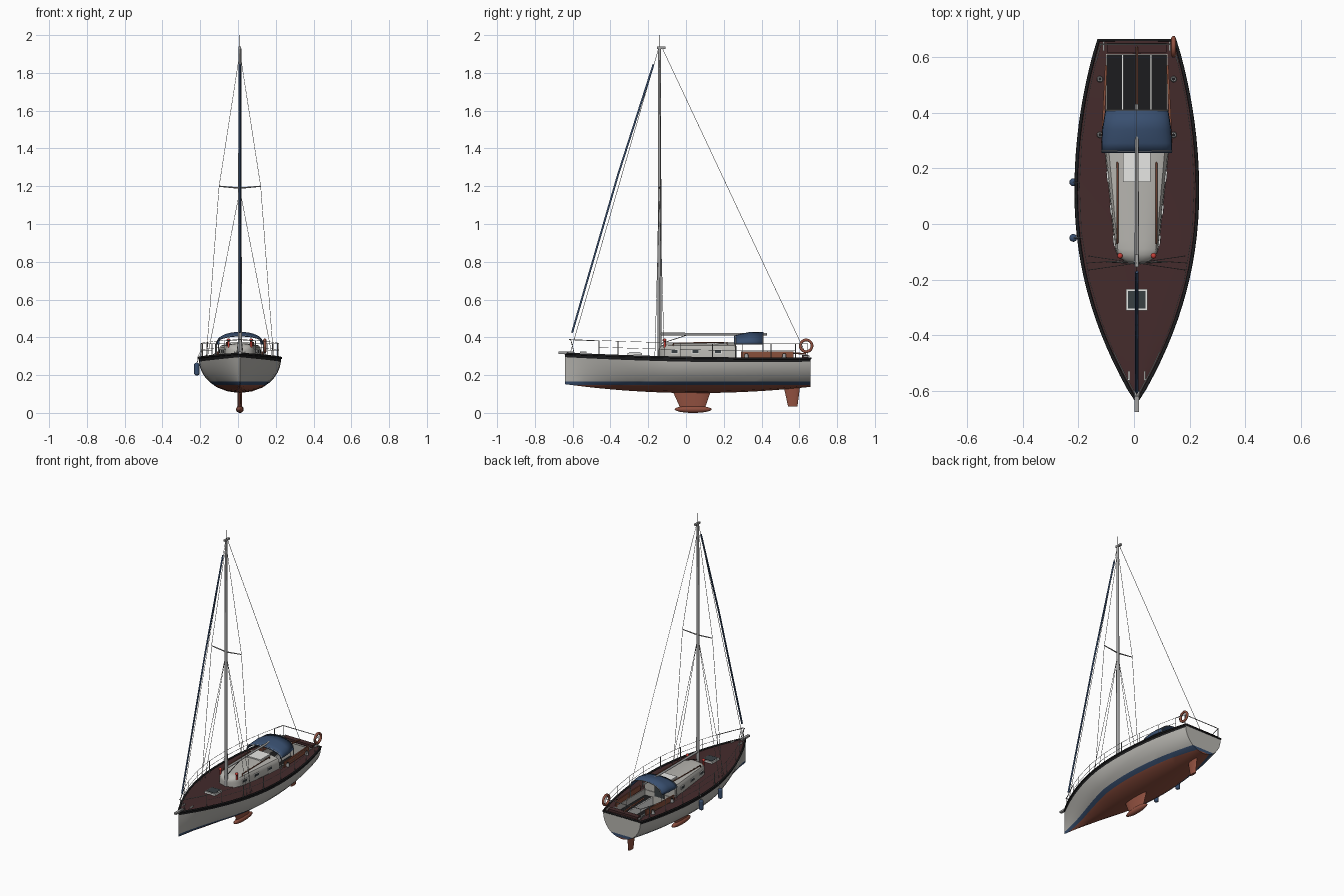
import bpy, bmesh, math
from mathutils import Vector, Matrix

cube = bpy.data.objects.get("Cube")
if cube:
    bpy.data.objects.remove(cube)

CENTRE_X = 0.01
parts = []


def material(name, r, g, b):
    m = bpy.data.materials.new(name)
    m.use_nodes = True
    m.diffuse_color = (r, g, b, 1)
    m.node_tree.nodes["Principled BSDF"].inputs["Base Color"].default_value = (r, g, b, 1)
    return m


GREY = material("hull grey", 0.47, 0.46, 0.43)
DECK = material("deck maroon", 0.058, 0.024, 0.025)
RED = material("bottom red", 0.28, 0.08, 0.05)
NAVY = material("canvas blue", 0.04, 0.078, 0.16)
TEAK = material("teak brown", 0.25, 0.08, 0.045)
BLACK = material("black", 0.012, 0.012, 0.013)
METAL = material("metal", 0.36, 0.36, 0.36)
WHITE = material("white", 0.8, 0.8, 0.78)
GLASS = material("dark glass", 0.04, 0.05, 0.055)
SIGNAL = material("bright red", 0.55, 0.05, 0.04)


def finish(name, bm, *mats):
    me = bpy.data.meshes.new(name)
    bm.to_mesh(me)
    bm.free()
    return add(name, me, *mats)


def add(name, data, *mats):
    ob = bpy.data.objects.new(name, data)
    bpy.context.collection.objects.link(ob)
    for m in mats:
        data.materials.append(m)
    ob.location.x = CENTRE_X
    parts.append(ob)
    return ob


def loft(rings, closed=False, cap=False):
    bm = bmesh.new()
    rows = [[bm.verts.new(p) for p in ring] for ring in rings]
    n = len(rows[0])
    for a, b in zip(rows, rows[1:]):
        for j in range(n if closed else n - 1):
            k = (j + 1) % n
            bm.faces.new((a[j], a[k], b[k], b[j]))
    if cap:
        bm.faces.new(rows[-1])
    if closed:
        bm.faces.new(rows[0])
        bmesh.ops.recalc_face_normals(bm, faces=bm.faces[:])
    return bm


def box(name, centre, size, mat, turn=0):
    bm = bmesh.new()
    m = Matrix.Translation(centre) @ Matrix.Rotation(turn, 4, "Z") @ Matrix.Diagonal((*size, 1))
    bmesh.ops.create_cube(bm, size=1, matrix=m)
    return finish(name, bm, mat)


def rod(name, p, q, r1, r2, mat, sides=12):
    p, q = Vector(p), Vector(q)
    m = Matrix.Translation((p + q) / 2) @ (q - p).to_track_quat("Z", "Y").to_matrix().to_4x4()
    bm = bmesh.new()
    bmesh.ops.create_cone(bm, cap_ends=True, segments=sides, radius1=r1, radius2=r2,
                          depth=(q - p).length, matrix=m)
    return finish(name, bm, mat)


def ball(name, centre, radii, mat):
    bm = bmesh.new()
    m = Matrix.Translation(centre) @ Matrix.Diagonal((*radii, 1))
    bmesh.ops.create_uvsphere(bm, u_segments=20, v_segments=12, radius=1, matrix=m)
    return finish(name, bm, mat)


def tube(name, points, r, mat, cyclic=False):
    cu = bpy.data.curves.new(name, "CURVE")
    cu.dimensions = "3D"
    cu.bevel_depth, cu.bevel_resolution, cu.use_fill_caps = r, 1, True
    sp = cu.splines.new("POLY")
    sp.points.add(len(points) - 1)
    for pt, co in zip(sp.points, points):
        pt.co = (*co, 1)
    sp.use_cyclic_u = cyclic
    return add(name, cu, mat)


# Hull lines: half breadth, sheer height and keel height along the length
def beam(y):
    if y < 0.12:
        return 0.218 * (1 - min(1, (0.12 - y) / 0.76) ** 2.1)
    return 0.218 * (1 - 0.37 * ((y - 0.12) / 0.54) ** 2)


def sheer(y):
    return 0.286 + 0.025 * max(0, (0.3 - y) / 0.94) ** 1.7


def keel_line(y):
    u = y - 0.05
    return 0.105 + (0.047 * (u / 0.69) ** 2 if u < 0 else 0.033 * (u / 0.61) ** 2)


stations = [round(-0.64 + 0.05 * i, 2) for i in range(27)]
SECTION = [(1, 1), (0.995, 0.9), (0.97, 0.75), (0.92, 0.6), (0.84, 0.45),
           (0.72, 0.3), (0.55, 0.16), (0.3, 0.05), (0, 0)]


def hull_ring(y):
    b, top, low = beam(y), sheer(y), keel_line(y)
    w = min(1, max(0, (-y - 0.1) / 0.5))
    half = [(b * ((1 - w) * fx + w * fz ** 0.6), y, low + (top - low) * fz) for fx, fz in SECTION]
    return half + [(-x, y, z) for x, y, z in reversed(half[:-1])]


# Hull with bottom paint, boot stripe and dark sheer band
bm = loft([hull_ring(y) for y in stations], cap=True)
bmesh.ops.remove_doubles(bm, verts=bm.verts[:], dist=0.0002)
for z in (0.148, 0.167):
    bmesh.ops.bisect_plane(bm, geom=bm.verts[:] + bm.edges[:] + bm.faces[:],
                           plane_co=(0, 0, z), plane_no=(0, 0, 1))
for f in bm.faces:
    c = f.calc_center_median()
    f.material_index = 1 if c.z < 0.148 else 2 if c.z < 0.167 else 0
    if c.z > sheer(c.y) - 0.0125 and c.y < 0.655:
        f.material_index = 3
finish("hull", bm, GREY, RED, NAVY, BLACK)


# Cambered deck with the cockpit opening
def deck_ring(y):
    b = beam(y)
    m = min(0.11, 0.75 * b)
    return [(x, y, sheer(y) + 0.008 * (1 - (x / b) ** 2 if b > 0.001 else 0))
            for x in (-b, -m, 0, m, b)]


bm = loft([deck_ring(y) for y in stations])
well = [f for f in bm.faces if abs(f.calc_center_median().x) < 0.11
        and 0.26 < f.calc_center_median().y < 0.61]
bmesh.ops.delete(bm, geom=well, context="FACES")
finish("deck", bm, DECK)
edge = [(beam(y), y, sheer(y) + 0.003) for y in stations]
tube("toe_rail", edge[::-1] + [(-x, y, z) for x, y, z in edge[1:]], 0.006, BLACK, True)

# Cockpit well
box("cockpit_floor", (0, 0.435, 0.2), (0.2, 0.35, 0.006), BLACK)
for y in (0.262, 0.608):
    box("cockpit_end", (0, y, 0.243), (0.216, 0.004, 0.09), GREY)
for s in (-1, 1):
    box("cockpit_side", (s * 0.109, 0.435, 0.243), (0.004, 0.35, 0.1), GREY)
    box("cockpit_seat", (s * 0.08, 0.435, 0.25), (0.056, 0.345, 0.006), BLACK)
    box("seat_front", (s * 0.05, 0.435, 0.228), (0.006, 0.345, 0.056), WHITE)
    box("coaming", (s * 0.117, 0.43, 0.305), (0.008, 0.28, 0.04), TEAK, s * 0.05)
box("stern_bench", (0, 0.632, 0.3), (0.215, 0.034, 0.014), DECK)
tube("tiller", [(0, 0.635, 0.312), (0, 0.55, 0.318), (0, 0.43, 0.322)], 0.005, TEAK)


# Cabin trunk with rounded nose
def cabin_half(y):
    c = 0.078 + 0.037 * (y + 0.1) / 0.36
    u = max(0, (-0.08 - y) / 0.065)
    return c * max(0.02, 1 - u ** 2.5) ** 0.5


ROOF = [(1, 0), (0.97, 0.6), (0.94, 0.78), (0.87, 0.9), (0.7, 0.97), (0.35, 1.02), (0, 1.04)]
rings = []
for y in [-0.145, -0.142, -0.135, -0.125, -0.11, -0.09, -0.06, 0, 0.08, 0.17, 0.26]:
    h = 0.085 * (1 - 0.35 * max(0, (-0.1 - y) / 0.045) ** 2)
    left = [(-cabin_half(y) * fx, y, 0.28 + h * fz) for fx, fz in ROOF]
    rings.append(left + [(-x, yy, z) for x, yy, z in reversed(left[:-1])])
bm = loft(rings, cap=True)
bm.faces.new([v for v in bm.verts if v.co.y < -0.1445])
finish("cabin", bm, GREY)
box("companionway", (0, 0.266, 0.31), (0.07, 0.004, 0.09), GLASS)
box("sliding_hatch", (0, 0.203, 0.369), (0.1, 0.106, 0.012), WHITE)
for s in (-1, 1):
    for y in (-0.06, 0.05, 0.17):
        x = s * (0.976 * cabin_half(y) + 0.001)
        box("window_frame", (x, y, 0.325), (0.005, 0.04, 0.02), WHITE, -s * 0.1)
        box("window", (x + s * 0.001, y, 0.325), (0.006, 0.033, 0.014), GLASS, -s * 0.1)
    tube("handrail", [(s * 0.07, -0.07, 0.355), (s * 0.07, -0.065, 0.37),
                      (s * 0.07, 0.215, 0.374), (s * 0.07, 0.22, 0.36)], 0.0035, TEAK)
    rod("vent", (s * 0.06, -0.112, 0.345), (s * 0.06, -0.112, 0.385), 0.006, 0.006, SIGNAL)
    ball("vent_cowl", (s * 0.06, -0.114, 0.385), (0.01, 0.01, 0.009), SIGNAL)


# Sprayhood on hoops
def arch(y, w, h, base=0.362):
    return [(-w * math.cos(a), y, base + h * math.sin(a) ** 0.8)
            for a in [math.pi * i / 16 for i in range(17)]]


hood = finish("sprayhood", loft([arch(0.255, 0.126, 0.046), arch(0.29, 0.127, 0.056),
                                 arch(0.34, 0.124, 0.067), arch(0.41, 0.113, 0.066)]), NAVY)
mod = hood.modifiers.new("cloth", "SOLIDIFY")
mod.thickness = 0.004
for y, w, h in ((0.262, 0.126, 0.046), (0.408, 0.113, 0.064)):
    tube("hood_hoop", [(-w, y, 0.29)] + arch(y, w, h) + [(w, y, 0.29)], 0.0025, METAL)

# Foredeck hatch, bow roller, cleats and winches
box("deck_hatch_frame", (0, -0.272, 0.312), (0.076, 0.076, 0.012), WHITE)
box("deck_hatch_glass", (0, -0.272, 0.315), (0.062, 0.062, 0.012), GLASS)
box("bow_roller", (0, -0.635, 0.318), (0.016, 0.08, 0.012), METAL)
for s in (-1, 1):
    box("bow_cleat", (s * 0.028, -0.545, 0.32), (0.006, 0.034, 0.008), WHITE)
    box("stern_cleat", (s * 0.118, 0.638, 0.3), (0.006, 0.034, 0.01), WHITE)
    for y in (0.32, 0.52):
        rod("winch", (s * 0.132, y, 0.285), (s * 0.132, y, 0.312), 0.012, 0.009, METAL)
        rod("winch_cap", (s * 0.132, y, 0.312), (s * 0.132, y, 0.315), 0.006, 0.006, BLACK)


# Keel, bulb and rudder
def fin(name, top, bottom, thick):
    rings = []
    for z, y0, y1 in (top, bottom):
        pts = [(math.pi * 2 * i / 12) for i in range(12)]
        rings.append([(thick * math.sin(a), (y0 + y1) / 2 + (y1 - y0) / 2 * math.cos(a), z) for a in pts])
    finish(name, loft(rings, closed=True, cap=True), RED)


fin("keel", (0.125, -0.075, 0.135), (0.025, -0.03, 0.1), 0.012)
fin("rudder", (0.15, 0.515, 0.605), (0.035, 0.54, 0.59), 0.008)
ball("keel_bulb", (0, 0.038, 0.019), (0.02, 0.098, 0.019), RED)

# Mast, boom and spreaders
MAST = -0.14
rod("mast", (0, MAST, 0.285), (0, MAST, 1.93), 0.011, 0.0075, METAL, 16)
box("masthead", (0, -0.132, 1.933), (0.014, 0.045, 0.012), METAL)
rod("antenna", (0, MAST, 1.935), (0, MAST, 2.0), 0.0015, 0.0015, BLACK, 6)
rod("boom", (0, MAST, 0.417), (0, 0.43, 0.417), 0.0075, 0.0065, METAL)
tube("boom_vang", [(0, MAST, 0.365), (0, 0.01, 0.413)], 0.002, BLACK)

# Standing rigging
for s in (-1, 1):
    tip = (s * 0.11, MAST + 0.005, 1.2)
    rod("spreader", (0, MAST, 1.19), tip, 0.004, 0.003, METAL, 8)
    tube("cap_shroud", [(0, MAST, 1.91), tip, (s * 0.178, MAST, 0.295)], 0.0013, METAL)
    for y in (-0.165, -0.115):
        tube("lower_shroud", [(0, MAST, 1.18), (s * 0.172, y, 0.295)], 0.0013, METAL)
tube("forestay", [(0, -0.615, 0.31), (0, -0.145, 1.93)], 0.0015, METAL)
tube("furled_sail", [(0, -0.603, 0.425), (0, -0.36, 1.26), (0, -0.172, 1.845)], 0.0058, NAVY)
tube("backstay", [(0, -0.125, 1.93), (0, 0.645, 0.29)], 0.0014, METAL)

# Bow rail, stern rail, stanchions and lifelines
posts = [-0.46, -0.36, -0.2, -0.03, 0.14, 0.3, 0.45, 0.58]


def rail_point(y, up, side):
    return (side * max(0.008, beam(y) - 0.012), y, sheer(y) + up)


for s in (-1, 1):
    for y in posts:
        rod("stanchion", rail_point(y, 0, s), rail_point(y, 0.08, s), 0.002, 0.002, METAL, 6)
    for up in (0.08, 0.045):
        tube("lifeline", [rail_point(y, up, s) for y in posts], 0.0011, METAL)
    rod("bow_rail_post", rail_point(-0.59, 0, s), rail_point(-0.61, 0.077, s), 0.002, 0.002, METAL, 6)
    rod("stern_rail_post", rail_point(0.645, 0, s), rail_point(0.645, 0.08, s), 0.002, 0.002, METAL, 6)
bow = [rail_point(y, 0.078, 1) for y in (-0.46, -0.51, -0.56, -0.6, -0.618)]
stern = [rail_point(y, 0.08, 1) for y in (0.58, 0.62, 0.645)]
for name, line in (("bow_rail", bow), ("stern_rail", stern)):
    tube(name, line + [(-x, y, z) for x, y, z in reversed(line)], 0.0025, METAL)

# Lifebuoy on the stern rail
ring = [2 * math.pi * i / 28 for i in range(28)]
tube("lifebuoy", [(0.132, 0.636 + 0.031 * math.cos(a), 0.355 + 0.031 * math.sin(a)) for a in ring],
     0.0085, RED, True)

# Fenders hung over one side
for y in (-0.05, 0.15):
    x = -0.228
    rod("fender", (x, y, 0.208), (x, y, 0.256), 0.014, 0.014, NAVY, 16)
    for z in (0.208, 0.256):
        ball("fender_end", (x, y, z), (0.014, 0.014, 0.01), NAVY)
    tube("fender_line", [(x, y, 0.26), (-beam(y) - 0.006, y, 0.295), rail_point(y, 0.045, -1)], 0.0013, WHITE)

# Smooth shading with sharp edges kept
bpy.ops.object.select_all(action="DESELECT")
for ob in parts:
    if ob.type == "MESH":
        ob.select_set(True)
        bpy.context.view_layer.objects.active = ob
bpy.ops.object.shade_smooth_by_angle(angle=math.radians(35))
